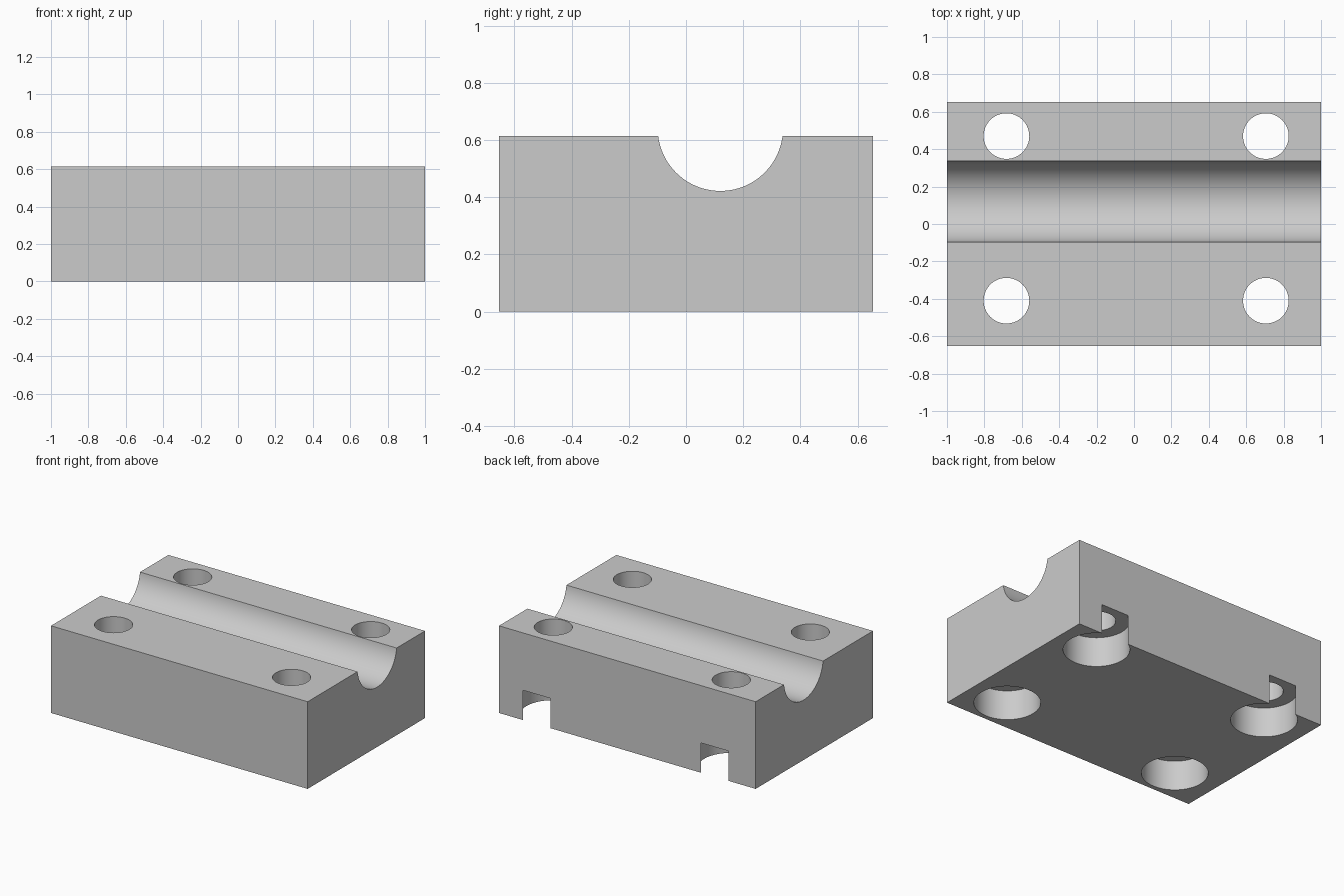
import bpy
import bmesh
import math

cube = bpy.data.objects.get("Cube")
if cube:
    bpy.data.objects.remove(cube, do_unlink=True)

HALF_X, HALF_Y, HEIGHT = 1.0, 0.653, 0.614
GROOVE_Y, GROOVE_Z, GROOVE_R = 0.12, 0.641, 0.219
BORE_R, COUNTERBORE_R, COUNTERBORE_DEPTH = 0.122, 0.212, 0.21

grey = bpy.data.materials.new("plain grey")
grey.use_nodes = True
grey.diffuse_color = (0.6, 0.6, 0.6, 1)
grey.node_tree.nodes["Principled BSDF"].inputs["Base Color"].default_value = (0.6, 0.6, 0.6, 1)


def extrude_profile(name, points):
    """Sweep a (y, z) outline along the length of the block."""
    bm = bmesh.new()
    face = bm.faces.new([bm.verts.new((-HALF_X, y, z)) for y, z in points])
    swept = bmesh.ops.extrude_face_region(bm, geom=[face])["geom"]
    verts = [v for v in swept if isinstance(v, bmesh.types.BMVert)]
    bmesh.ops.translate(bm, verts=verts, vec=(2 * HALF_X, 0, 0))
    bmesh.ops.recalc_face_normals(bm, faces=bm.faces)
    mesh = bpy.data.meshes.new(name)
    bm.to_mesh(mesh)
    bm.free()
    obj = bpy.data.objects.new(name, mesh)
    bpy.context.collection.objects.link(obj)
    mesh.materials.append(grey)
    return obj


def drill(target, x, y, radius, bottom, top):
    """Cut a vertical round hole through the target."""
    bpy.ops.mesh.primitive_cylinder_add(vertices=64, radius=radius, depth=top - bottom,
                                        location=(x, y, (top + bottom) / 2))
    cutter = bpy.context.object
    cutter.name = "hole_cutter"
    cutter.hide_render = True
    cutter.data.materials.append(grey)
    cut = target.modifiers.new("hole", "BOOLEAN")
    cut.operation = "DIFFERENCE"
    cut.solver = "EXACT"
    cut.object = cutter
    bpy.context.view_layer.objects.active = target
    bpy.ops.object.modifier_apply(modifier=cut.name)
    bpy.data.objects.remove(cutter, do_unlink=True)


# Block outline with the round groove in its top
half_angle = math.acos((GROOVE_Z - HEIGHT) / GROOVE_R)
steps = 48
groove = []
for i in range(steps + 1):
    a = half_angle * (1 - 2 * i / steps)
    groove.append((GROOVE_Y + GROOVE_R * math.sin(a), GROOVE_Z - GROOVE_R * math.cos(a)))
outline = [(-HALF_Y, HEIGHT), (-HALF_Y, 0), (HALF_Y, 0), (HALF_Y, HEIGHT)] + groove
block = extrude_profile("grooved_block", outline)

# Four bolt holes, counterbored from below; the rear pair breaks out of the back
for x in (-0.682, 0.705):
    for y in (-0.41, 0.47):
        drill(block, x, y, COUNTERBORE_R, -0.1, COUNTERBORE_DEPTH)
        drill(block, x, y, BORE_R, 0.1, HEIGHT + 0.1)

bpy.ops.object.select_all(action="DESELECT")
block.select_set(True)
bpy.context.view_layer.objects.active = block
bpy.ops.object.shade_smooth_by_angle(angle=math.radians(30))
